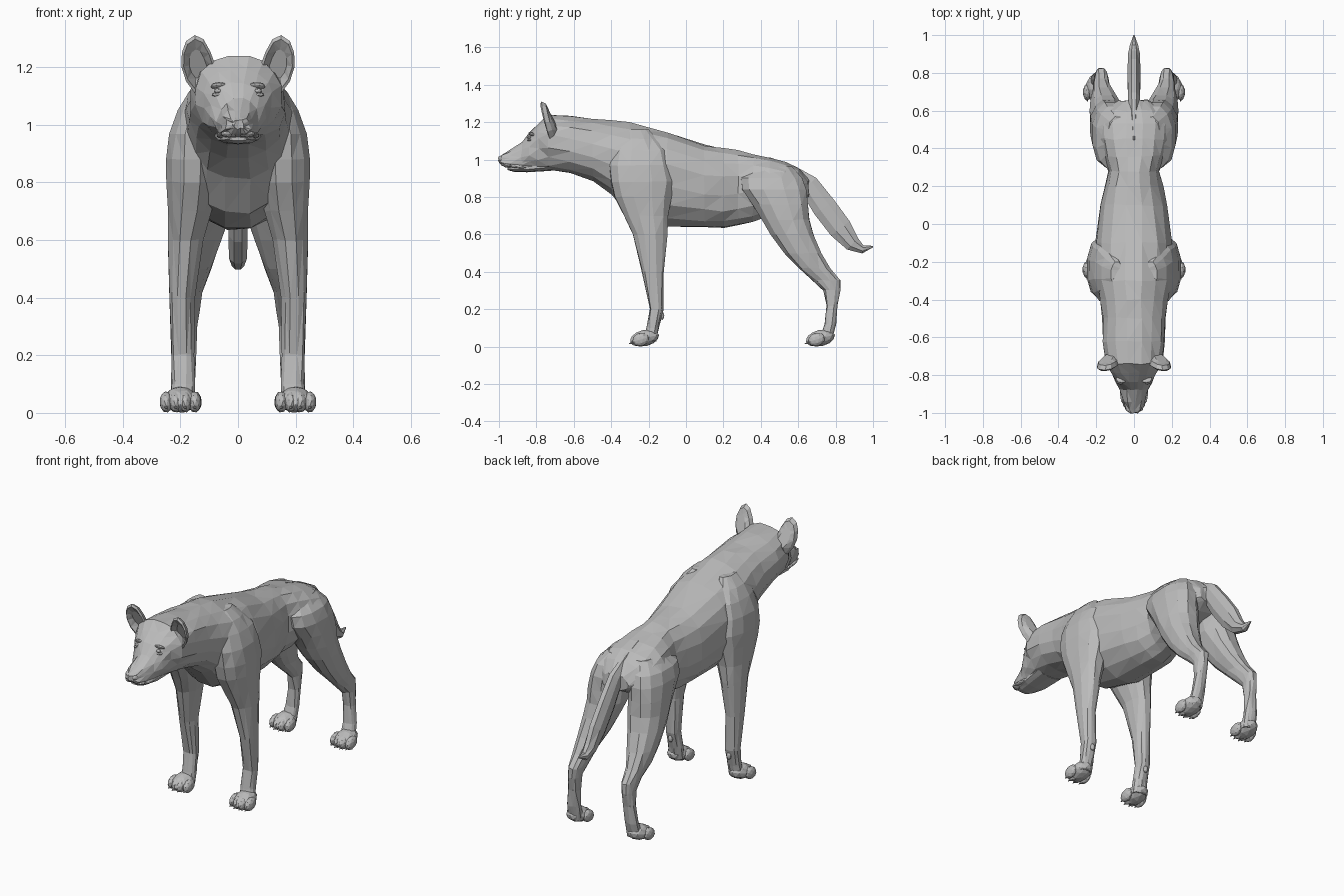
import bpy, bmesh, math, random
from mathutils import Vector, Matrix

random.seed(4)
if "Cube" in bpy.data.objects:
    bpy.data.objects.remove(bpy.data.objects["Cube"], do_unlink=True)

fur = bpy.data.materials.new("grey_fur")
fur.use_nodes = True
GREY = (0.5, 0.5, 0.5, 1)
fur.diffuse_color = GREY
fur.node_tree.nodes["Principled BSDF"].inputs["Base Color"].default_value = GREY


def finish(bm, name, mirror=False, jitter=0.0):
    """Turn a bmesh into a flat-shaded object, mirrored across x if asked."""
    for v in bm.verts:
        v.co += Vector([random.uniform(-jitter, jitter) for _ in range(3)])
    bmesh.ops.triangulate(bm, faces=bm.faces[:])
    if mirror:
        copy = bmesh.ops.duplicate(bm, geom=bm.verts[:] + bm.edges[:] + bm.faces[:])["geom"]
        bmesh.ops.scale(bm, vec=(-1, 1, 1), verts=[g for g in copy if isinstance(g, bmesh.types.BMVert)])
    bmesh.ops.recalc_face_normals(bm, faces=bm.faces[:])
    mesh = bpy.data.meshes.new(name)
    bm.to_mesh(mesh)
    bm.free()
    mesh.materials.append(fur)
    obj = bpy.data.objects.new(name, mesh)
    bpy.context.collection.objects.link(obj)


def skin(bm, rings):
    """Bridge rings of points into a closed tube."""
    loops = [[bm.verts.new(p) for p in ring] for ring in rings]
    n = len(loops[0])
    for a, b in zip(loops, loops[1:]):
        for i in range(n):
            j = (i + 1) % n
            bm.faces.new((a[i], a[j], b[j], b[i]))
    bm.faces.new(loops[0])
    bm.faces.new(loops[-1][::-1])


def oval(n, power=2.0):
    """Unit superellipse points."""
    pts = []
    for i in range(n):
        t = 2 * math.pi * (i + 0.5) / n
        c, s = math.cos(t), math.sin(t)
        pts.append((math.copysign(abs(c) ** (2 / power), c), math.copysign(abs(s) ** (2 / power), s)))
    return pts


def trunk(name, sections, n=16, jitter=0.0):
    """Sections along y: y, top z, bottom z, half width, height of widest line."""
    bm = bmesh.new()
    skin(bm, [[(w * c, y, mid + s * ((top - mid) if s > 0 else (mid - low))) for c, s in oval(n, 2.2)]
              for y, top, low, w, mid in sections])
    finish(bm, name, jitter=jitter)


def limb(name, sections, n=12):
    """Sections up z: z, front y, back y, inner x, outer x."""
    bm = bmesh.new()
    skin(bm, [[((a + b) / 2 + c * (b - a) / 2, (f + k) / 2 + s * (k - f) / 2, z) for c, s in oval(n, 2.3)]
              for z, f, k, a, b in sections])
    finish(bm, name, mirror=True, jitter=0.003)


def blob(bm, centre, size, tilt=0.0):
    m = Matrix.Translation(centre) @ Matrix.Rotation(tilt, 4, 'X') @ Matrix.Diagonal((*size, 1))
    bmesh.ops.create_icosphere(bm, subdivisions=2, radius=1, matrix=m)


# Head, neck, torso and rump in one skin
trunk("body", [
    (-1.0, 1.018, .985, .022, 1.0), (-.985, 1.028, .966, .042, .995),
    (-.94, 1.055, .957, .058, .985), (-.88, 1.095, .95, .073, .99),
    (-.84, 1.145, .945, .095, 1.05), (-.79, 1.195, .94, .122, 1.09),
    (-.74, 1.24, .945, .15, 1.1), (-.62, 1.232, .925, .165, 1.08),
    (-.5, 1.22, .88, .168, 1.05), (-.4, 1.21, .81, .178, 1.02),
    (-.3, 1.2, .69, .2, .98), (-.1, 1.145, .64, .205, .92),
    (.1, 1.08, .633, .18, .87), (.2, 1.062, .633, .155, .86), (.28, 1.052, .645, .137, .87),
    (.36, 1.035, .665, .165, .88), (.45, 1.012, .7, .19, .88), (.53, .985, .74, .195, .86),
    (.6, .955, .77, .165, .85), (.655, .89, .8, .08, .84)], jitter=0.005)

# Lower jaw, set back behind the nose
trunk("lower_jaw", [
    (-.955, .957, .945, .03, .95), (-.92, .965, .934, .054, .955),
    (-.85, .97, .932, .073, .955), (-.72, 1.0, .94, .085, .97)], n=10)

# Legs, with shoulder and thigh sinking into the torso
limb("front_legs", [
    (.03, -.23, -.16, .15, .24), (.1, -.21, -.145, .15, .23), (.2, -.195, -.12, .153, .232),
    (.4, -.235, -.115, .15, .238), (.6, -.285, -.098, .12, .243), (.7, -.335, -.09, .09, .247),
    (.8, -.385, -.075, .07, .25), (.88, -.405, -.06, .07, .25), (.97, -.41, -.08, .07, .24),
    (1.05, -.39, -.1, .07, .21), (1.11, -.37, -.15, .06, .172), (1.16, -.33, -.2, .06, .12)])
limb("hind_legs", [
    (.03, .71, .78, .15, .235), (.12, .74, .802, .15, .225), (.22, .748, .812, .146, .212),
    (.3, .735, .828, .14, .208), (.355, .675, .826, .134, .212), (.42, .598, .772, .122, .222),
    (.5, .525, .728, .09, .23), (.6, .45, .685, .055, .236), (.68, .4, .662, .03, .234),
    (.76, .35, .655, .03, .23), (.84, .295, .648, .03, .222), (.9, .29, .625, .03, .2),
    (.96, .36, .57, .03, .14)])

# Paws with four toes and claws each
for name, x, heel in (("front_paws", .2, -.155), ("hind_paws", .198, .785)):
    bm = bmesh.new()
    blob(bm, (x, heel - .065, .046), (.058, .078, .044), .22)
    for i in range(4):
        side = i - 1.5
        tx, ty = x + side * .033, heel - .105 + abs(side) * .012
        blob(bm, (tx, ty, .038), (.023, .046, .036), .3)
        tip = Matrix.Translation((tx, ty - .042, .018)) @ Matrix.Rotation(math.radians(105), 4, 'X')
        bmesh.ops.create_cone(bm, cap_ends=True, segments=5, radius1=.008, radius2=.001, depth=.02, matrix=tip)
    if heel < 0:
        blob(bm, (x - .01, -.128, .165), (.014, .012, .022))
    finish(bm, name, mirror=True)

# Thick drooping tail with an upturned tip: y, z, half width, half thickness
spine = [(.44, 1.0, .008, .015), (.56, .94, .024, .035), (.655, .865, .034, .06), (.74, .745, .036, .07),
         (.825, .632, .036, .068), (.89, .55, .034, .046), (.945, .52, .024, .024), (1.0, .535, .003, .004)]
bm = bmesh.new()
rings = []
for i, (y, z, w, t) in enumerate(spine):
    before, after = spine[max(i - 1, 0)], spine[min(i + 1, len(spine) - 1)]
    along = Vector((0, after[0] - before[0], after[1] - before[1])).normalized()
    across = Vector((0, -along.z, along.y))
    rings.append([Vector((w * c, y, z)) + across * t * s for c, s in oval(8)])
skin(bm, rings)
finish(bm, "tail")

# Cupped ears: back, rim and hollow front
outline = [(.075, 1.195), (.095, 1.252), (.12, 1.297), (.15, 1.311), (.18, 1.29), (.195, 1.25),
           (.196, 1.2), (.18, 1.15), (.15, 1.11), (.1, 1.13)]
cx, cz = .142, 1.212


def ear_ring(scale, depth):
    return [(cx + (x - cx) * scale, -.75 + depth - (z - cz) * .22 - (x - cx) * .1, cz + (z - cz) * scale)
            for x, z in outline]


bm = bmesh.new()
skin(bm, [ear_ring(.5, .038), ear_ring(.87, .024), ear_ring(1, 0),
          ear_ring(.86, -.006), ear_ring(.5, .02)])
finish(bm, "ears", mirror=True)

# Eyes with brow and lower lid, nestled in the face
bm = bmesh.new()
blob(bm, (.07, -.838, 1.117), (.013, .011, .009))
blob(bm, (.066, -.822, 1.134), (.03, .022, .01), -.5)
blob(bm, (.072, -.836, 1.104), (.02, .013, .007))
finish(bm, "eyes", mirror=True)

# Nose pad, nostrils and lip folds
bm = bmesh.new()
blob(bm, (0, -.983, 1.0), (.028, .016, .016))
finish(bm, "nose")
bm = bmesh.new()
blob(bm, (.018, -.987, .996), (.01, .009, .008))
blob(bm, (.03, -.953, .968), (.03, .026, .012))
blob(bm, (.06, -.89, .963), (.014, .06, .01), -.06)
finish(bm, "lips", mirror=True)
